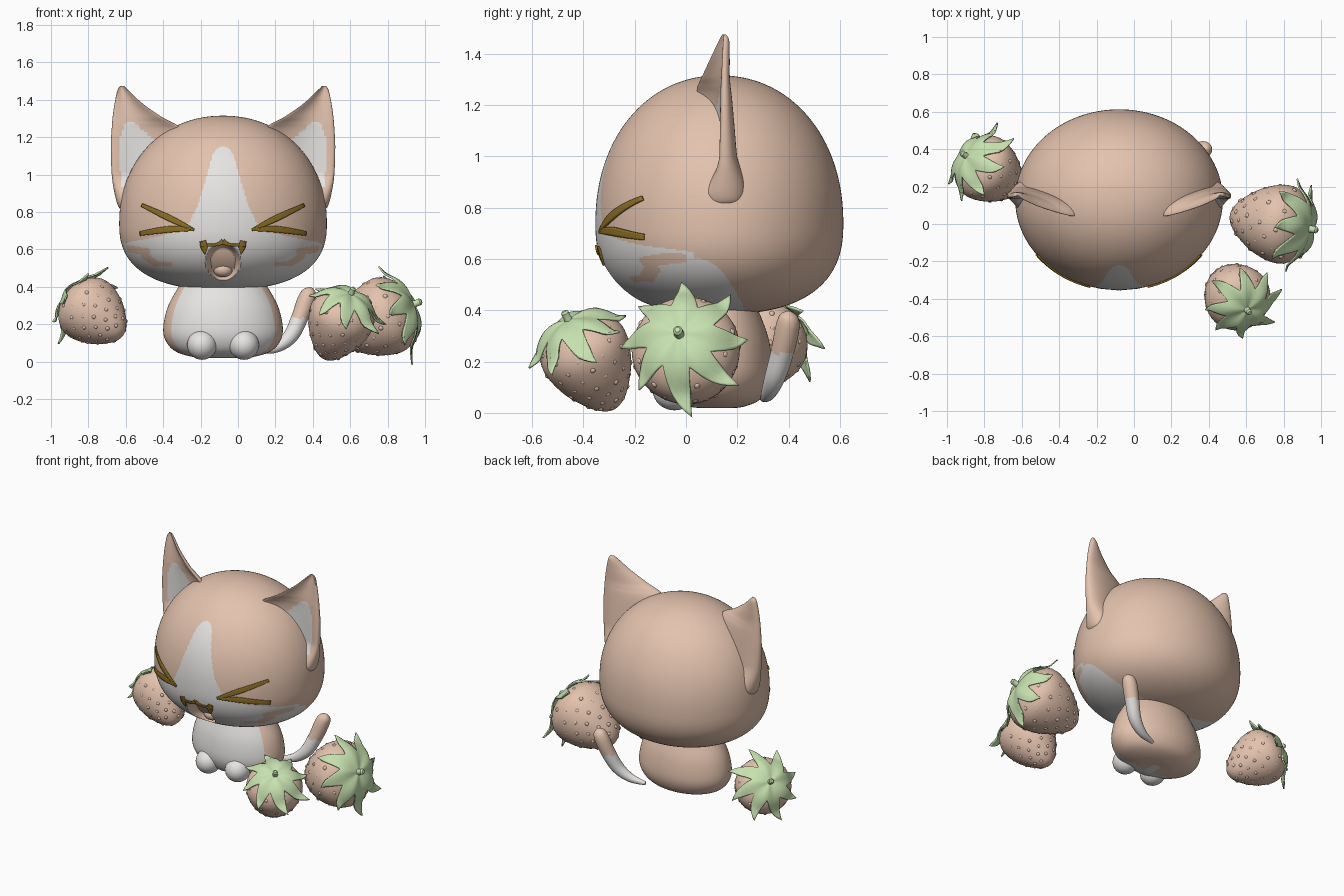
import bpy, bmesh, math, random
from mathutils import Vector, Matrix

random.seed(4)
cube = bpy.data.objects.get("Cube")
if cube:
    bpy.data.objects.remove(cube, do_unlink=True)


def material(name, rgb):
    m = bpy.data.materials.new(name)
    m.use_nodes = True
    m.diffuse_color = (*rgb, 1)
    m.node_tree.nodes["Principled BSDF"].inputs["Base Color"].default_value = (*rgb, 1)
    return m


TAN = material("tan", (.77, .54, .42))
WHITE = material("soft white", (.8, .78, .77))
GREEN = material("leaf green", (.57, .75, .43))
BROWN = material("mustard brown", (.28, .165, .018))
CX, CY = -.08, .13      # head axis


def finish(name, bm, mats, rule=None):
    bmesh.ops.recalc_face_normals(bm, faces=bm.faces)
    bm.normal_update()
    if rule:
        for f in bm.faces:
            f.material_index = rule(f.calc_center_median(), f.normal)
    me = bpy.data.meshes.new(name)
    bm.to_mesh(me)
    bm.free()
    for m in mats:
        me.materials.append(m)
    ob = bpy.data.objects.new(name, me)
    bpy.context.collection.objects.link(ob)
    bpy.ops.object.select_all(action='DESELECT')
    ob.select_set(True)
    bpy.context.view_layer.objects.active = ob
    bpy.ops.object.shade_smooth_by_angle(angle=math.radians(40))
    return ob


def loft(bm, rows, wrap=True, caps=True):
    vs = [[bm.verts.new(p) for p in row] for row in rows]
    n = len(vs[0])
    for a, b in zip(vs, vs[1:]):
        for i in range(n if wrap else n - 1):
            j = (i + 1) % n
            bm.faces.new((a[i], a[j], b[j], b[i]))
    if caps:
        bm.faces.new(vs[0])
        bm.faces.new(vs[-1])
    return bm


def smooth(keys, steps):
    """Spline through a few key tuples."""
    out = []
    for i in range(len(keys) - 1):
        p = [keys[max(0, min(len(keys) - 1, i + k))] for k in (-1, 0, 1, 2)]
        for s in range(steps):
            t = s / steps
            out.append([b + .5 * t * (c - a + t * (2*a - 5*b + 4*c - d + t * (3*(b - c) + d - a)))
                        for a, b, c, d in zip(*p)])
    return out + [list(keys[-1])]


def lerp(table, v):
    for (a, x), (b, y) in zip(table, table[1:]):
        if v <= b:
            return x + (y - x) * max(0, (v - a) / (b - a))
    return table[-1][1]


def circle(n):
    return [2 * math.pi * i / n for i in range(n)]


def ball(name, mat, loc, size):
    bm = bmesh.new()
    mtx = Matrix.Translation(loc) @ Matrix.Diagonal((*size, 1))
    bmesh.ops.create_uvsphere(bm, u_segments=32, v_segments=20, radius=1, matrix=mtx)
    return finish(name, bm, [mat])


# Head: squashed egg with flatter underside, pressed-in mouth and painted face
EQ, UP, DOWN = .74, .575, .355


def head_radius(z):
    h, n = ((z - EQ) / UP, 2.1) if z > EQ else ((EQ - z) / DOWN, 2.5)
    return max(0, 1 - h ** n) ** (1 / n)


def mouth(x, z):
    return math.hypot((x - CX) / .092, (z - .535) / .1) if z < .625 else 9


def near(p, a, b, w):
    a, b, p = Vector(a), Vector(b), Vector(p)
    t = max(0, min(1, (p - a).dot(b - a) / (b - a).length_squared))
    return (p - a - t * (b - a)).length < w


BLAZE = [(.6, .6), (.64, .5), (.67, .34), (.7, .22), (.75, .175), (.85, .13),
         (1, .085), (1.1, .058), (1.135, .038), (1.152, 0)]
WHISKERS = [((.5, .605), (.41, .588), .02), ((.42, .565), (.36, .525), .018),
            ((.36, .525), (.28, .52), .012)]


def face_paint(c, n):
    x, z = abs(c.x - CX), c.z
    if c.y < CY and mouth(c.x, z) < 1:
        return 0
    if c.y < 0 and any(near((x, z), *mark) for mark in WHISKERS):
        return 0
    if z < .6:
        return int(c.y < .05 + .18 * math.sqrt((.6 - z) / .2))
    return int(c.y < CY - .1 and x < lerp(BLAZE, z))


rows = []
for i in range(1, 210):
    a = math.pi * (i / 210 - .5)
    n, h = (2.1, UP) if a > 0 else (2.5, DOWN)
    r = math.cos(a) ** (2 / n)
    z = EQ + math.copysign(h * abs(math.sin(a)) ** (2 / n), a)
    row = []
    for t in circle(380):
        x, y = CX + .555 * r * math.cos(t), CY + .483 * r * math.sin(t)
        if y < CY:
            y += .07 * max(0, min(1, 4 * (1 - mouth(x, z))))
        row.append((x, y, z))
    rows.append(row)
finish("head", loft(bmesh.new(), rows), [TAN, WHITE], face_paint)
ball("tongue", TAN, (CX, -.17, .492), (.052, .045, .04))


# Eye and lip lines: thin tapered plates hugging the head
def on_head(x, z):
    u = (x - CX) / .555
    v = math.sqrt(max(0, head_radius(z) ** 2 - u * u))
    normal = Vector((u / .555, -v / .483, 0)).normalized()
    return Vector((x, CY - .483 * v, z)) + .004 * normal


def stroke(name, keys, side):
    """Keys hold distance from the face centre line, height and half width."""
    pts, rows = smooth(keys, 8), []
    for i, (x, z, w) in enumerate(pts):
        a, b = pts[max(0, i - 1)], pts[min(len(pts) - 1, i + 1)]
        d = Vector((b[0] - a[0], b[1] - a[1])).normalized()
        rows.append([on_head(CX + side * (x - d.y * w * k), z + d.x * w * k)
                     for k in (-1, -.5, 0, .5, 1)])
    ob = finish(name, loft(bmesh.new(), rows, False, False), [BROWN])
    mod = ob.modifiers.new("thickness", 'SOLIDIFY')
    mod.thickness, mod.offset = .008, 0


for side, label in ((1, "left"), (-1, "right")):
    stroke(label + "_eye_upper", [(.155, .705, .006), (.28, .765, .016), (.43, .837, .009)], side)
    stroke(label + "_eye_lower", [(.155, .705, .006), (.28, .708, .017), (.44, .685, .012)], side)
    stroke(label + "_lip", [(0, .642, .014), (.04, .625, .007), (.12, .625, .01)], side)
    stroke(label + "_fang", [(.108, .645, .016), (.1, .61, .017), (.095, .575, .002)], side)

# Ears: cupped leaf shapes lofted upwards, curling forward at the inner rim
EAR = [(.8, .53, .5, .035), (.83, .56, .44, .075), (.9, .58, .36, .095), (1.0, .595, .24, .085),
       (1.15, .6, .2, .07), (1.25, .595, .23, .058), (1.31, .59, .33, .046),
       (1.38, .58, .43, .038), (1.45, .565, .505, .026), (1.475, .55, .53, .008)]


def ear_paint(c, n):
    x, z = abs(c.x - CX), c.z
    left = .548 - .035 * max(0, (z - 1.18) / .105) ** 2
    return int(n.y < -.05 and .93 < z < 1.285 and .475 - (1.28 - z) * 1.1 < x < left)


for side, label in ((1, "left"), (-1, "right")):
    rows = []
    for z, outer, inner, h in smooth(EAR, 8):
        row, cup = [], max(0, min(1, (z - .85) / .15))
        curl = .05 * cup * min(1, (1.49 - z) / .22)
        for a in circle(72):
            s, v = math.cos(a), math.sin(a)
            y = .15 - curl * (1 - s) + h * v
            if v < 0:
                y += 1.4 * h * v * v * cup
            row.append((CX + side * ((outer + inner) / 2 + (outer - inner) / 2 * s), y, z))
        rows.append(row)
    finish(label + "_ear", loft(bmesh.new(), rows), [TAN, WHITE], ear_paint)

# Body with white bib, and front paws
BODY = [(.02, .03), (.022, .14), (.05, .245), (.1, .3), (.17, .32), (.28, .3), (.38, .25), (.5, .17)]
rows = [[(CX + r * math.cos(a), .12 + .68 * r * math.sin(a), z) for a in circle(96)]
        for z, r in smooth(BODY, 6)]
finish("body", loft(bmesh.new(), rows), [TAN, WHITE],
       lambda c, n: int(c.y < .12 and abs(c.x - CX) < .88 * lerp(BODY, c.z)))
for side, label in ((1, "left"), (-1, "right")):
    ball(label + "_paw", WHITE, (CX + side * .112, -.045, .09), (.08, .085, .08))

# Tail: thin white root rising to a thick tan end
TAIL = [(.1, .3, .055, .012), (.2, .32, .075, .028), (.28, .345, .135, .04), (.33, .375, .235, .045),
        (.365, .395, .33, .047), (.385, .4, .375, .036), (.393, .403, .395, .008)]
pts, rows = smooth(TAIL, 6), []
for i, p in enumerate(pts):
    d = Vector(pts[min(i + 1, len(pts) - 1)][:3]) - Vector(pts[max(i - 1, 0)][:3])
    u = d.cross(Vector((0, 1, 0))).normalized()
    v = d.cross(u).normalized()
    rows.append([Vector(p[:3]) + p[3] * (u * math.cos(a) + v * math.sin(a)) for a in circle(24)])
finish("tail", loft(bmesh.new(), rows), [TAN, WHITE], lambda c, n: int(c.z < .23))

# Strawberries: bumpy fruit, flared star of leaves and a stem
BERRY = [(-.5, .02), (-.48, .2), (-.38, .47), (-.15, .82), (.1, 1), (.27, .95),
         (.4, .7), (.46, .35), (.47, .02)]


def strawberry(label, centre, axis, radius, length, spin):
    turn = Vector((0, 0, 1)).rotation_difference(Vector(axis)).to_matrix()

    def put(r, a, z):
        return Vector(centre) + turn @ Vector((r * math.cos(a), r * math.sin(a), z))

    bm = loft(bmesh.new(), [[put(r * radius, a, z * length) for a in circle(48)]
                            for z, r in smooth(BERRY, 4)])
    for i in range(80):
        z = -.44 + .76 * (i + .5) / 80
        spot = put((lerp(BERRY, z) - .035) * radius, i * 2.4, z * length)
        bmesh.ops.create_icosphere(bm, subdivisions=2, radius=.07 * radius,
                                   matrix=Matrix.Translation(spot))
    finish(label + "_fruit", bm, [TAN])

    tips = [random.uniform(1.15, 1.45) for _ in range(8)]
    rows = []
    for k in range(1, 13):
        row = []
        for i, a in enumerate(circle(128)):
            point = 1 - abs(i % 16 / 8 - 1)
            r = k / 12 * (.66 + (tips[i // 16] - .66) * point ** 1.3)
            z = .505 - .2 * min(r, 1) ** 3 - .15 * max(0, r - 1)
            z += .025 * r * math.sin(a * 5 + spin)
            row.append(put(r * radius, a + spin + .14 * r * r, z * length))
        rows.append(row)
    bm = loft(bmesh.new(), rows, True, False)
    bm.faces.new([v for v in bm.verts][:128])
    leaves = finish(label + "_leaves", bm, [GREEN])
    leaves.modifiers.new("thickness", 'SOLIDIFY').thickness = .008
    stem = [[put(s * radius, a, z * length) for a in circle(16)]
            for z, s in ((.46, .12), (.53, .085), (.58, .09), (.6, .05))]
    finish(label + "_stem", loft(bmesh.new(), stem), [GREEN])


strawberry("front_strawberry", (.535, -.37, .19), (.33, -.42, .82), .176, .41, .3)
strawberry("left_strawberry", (.73, .01, .22), (.87, -.15, .36), .21, .46, .1)
strawberry("right_strawberry", (-.76, .275, .25), (-.65, .42, .5), .178, .39, .6)
